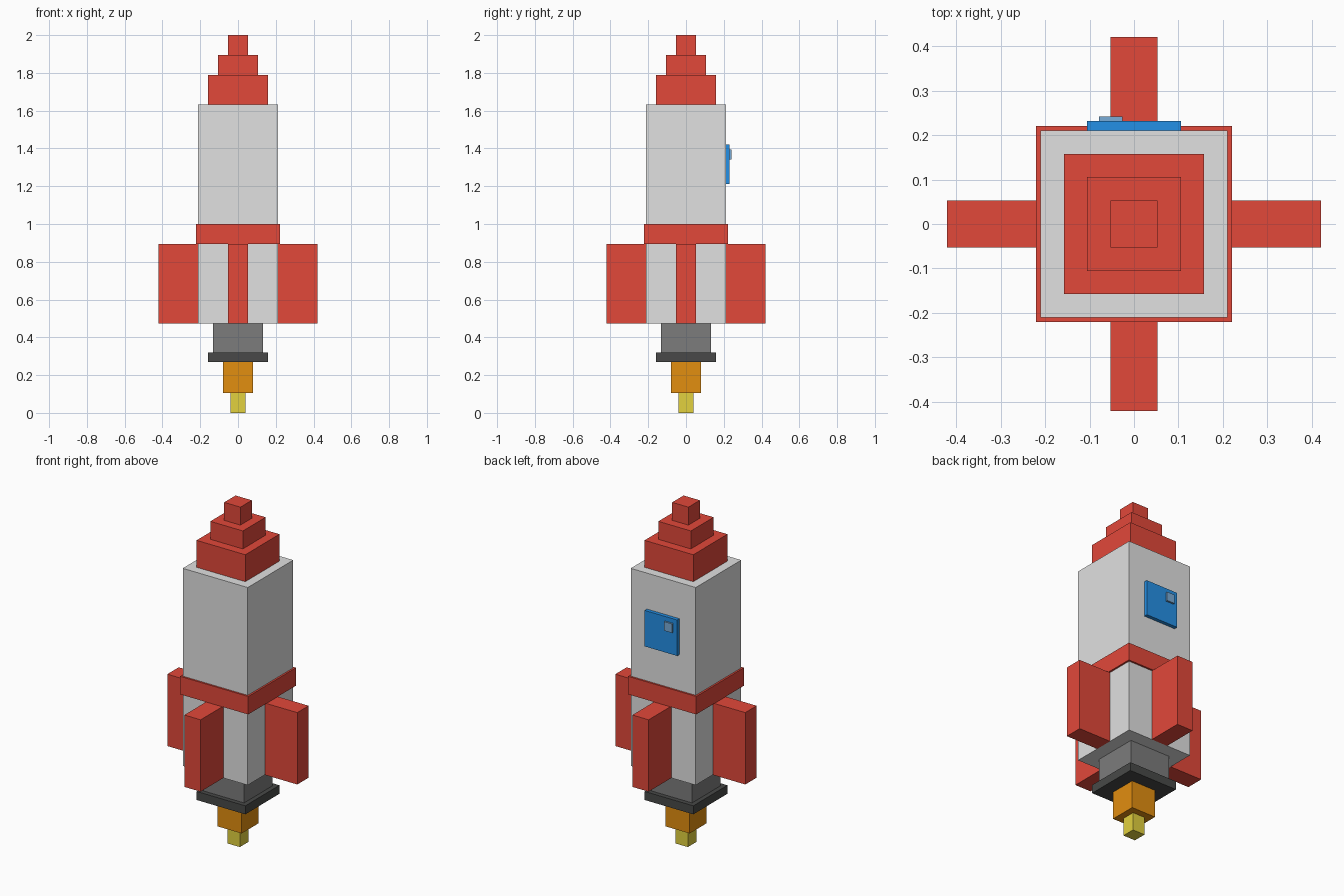
import bpy

if "Cube" in bpy.data.objects:
    bpy.data.objects.remove(bpy.data.objects["Cube"])

U = 2 / 38  # one block unit; the rocket is 38 units tall


def material(name, r, g, b):
    """Flat material from 8-bit display values."""
    def lin(c):
        c /= 255
        return c / 12.92 if c <= 0.04045 else ((c + 0.055) / 1.055) ** 2.4
    m = bpy.data.materials.new(name)
    m.diffuse_color = (lin(r), lin(g), lin(b), 1)
    m.use_nodes = True
    m.node_tree.nodes["Principled BSDF"].inputs["Base Color"].default_value = m.diffuse_color
    return m


red = material("red", 226, 72, 58)
light_grey = material("light grey", 225, 225, 225)
mid_grey = material("mid grey", 124, 124, 124)
dark_grey = material("dark grey", 72, 73, 72)
orange = material("orange", 226, 142, 16)
yellow = material("yellow", 226, 209, 62)
blue = material("blue", 36, 144, 230)
pale_blue = material("pale blue", 122, 172, 215)


def box(name, mat, x, y, z):
    """Box from (min, max) ranges given in block units."""
    ranges = (x, y, z)
    bpy.ops.mesh.primitive_cube_add(
        size=1, location=[(a + b) / 2 * U for a, b in ranges])
    ob = bpy.context.object
    ob.name = name
    ob.scale = [(b - a) * U for a, b in ranges]
    bpy.ops.object.transform_apply(location=False, rotation=False, scale=True)
    ob.data.materials.append(mat)
    return ob


# Centred square tiers, bottom to top: name, material, half width, z range
tiers = [
    ("flame_tip", yellow, 0.75, (0, 2)),
    ("flame", orange, 1.5, (2, 5.1)),
    ("nozzle_rim", dark_grey, 3, (5.1, 6.05)),
    ("nozzle", mid_grey, 2.5, (6.05, 9)),
    ("body", light_grey, 4, (9, 31)),
    ("band", red, 4.2, (17, 19)),
    ("nose_base", red, 3, (31, 34)),
    ("nose_middle", red, 2, (34, 36)),
    ("nose_tip", red, 1, (36, 38)),
]
for name, mat, h, z in tiers:
    box(name, mat, (-h, h), (-h, h), z)

# Four fins around the lower body
for label, side in (("left", (-8, -4)), ("right", (4, 8))):
    box("fin_" + label, red, side, (-1, 1), (9, 17))
for label, side in (("front", (-8, -4)), ("back", (4, 8))):
    box("fin_" + label, red, (-1, 1), side, (9, 17))

# Window on the back with a small highlight block
box("window", blue, (-2, 2), (4, 4.4), (23, 27))
box("window_highlight", pale_blue, (-1.5, -0.5), (4.4, 4.6), (25.5, 26.5))
